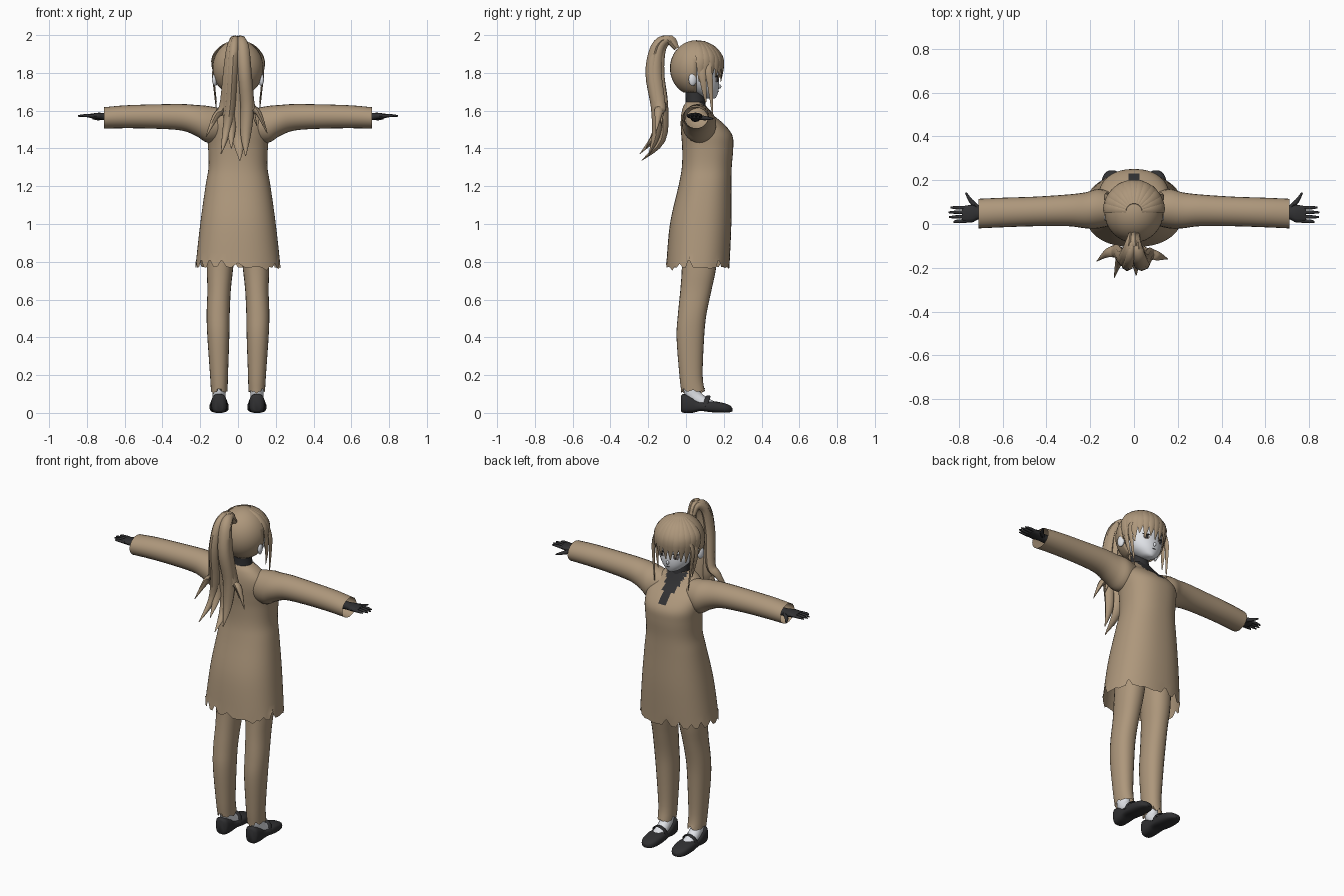
import bpy, bmesh, math, random
from mathutils import Vector, Matrix

random.seed(4)
if "Cube" in bpy.data.objects:
    bpy.data.objects.remove(bpy.data.objects["Cube"], do_unlink=True)

X, Y, Z = Vector((1, 0, 0)), Vector((0, 1, 0)), Vector((0, 0, 1))
SIDES = (1, -1)


def material(name, r, g, b):
    mat = bpy.data.materials.new(name)
    mat.use_nodes = True
    mat.diffuse_color = (r, g, b, 1)
    shader = mat.node_tree.nodes["Principled BSDF"]
    shader.inputs["Base Color"].default_value = (r, g, b, 1)
    shader.inputs["Roughness"].default_value = 0.8
    return mat


TAN = material("tan", 0.42, 0.31, 0.2)
BLACK = material("soft_black", 0.03, 0.03, 0.032)
PALE = material("pale_white", 0.76, 0.78, 0.82)
GREY = material("eye_grey", 0.2, 0.17, 0.16)


def finish(name, bm, *mats, angle=50):
    bmesh.ops.recalc_face_normals(bm, faces=bm.faces)
    mesh = bpy.data.meshes.new(name)
    bm.to_mesh(mesh)
    bm.free()
    for mat in mats:
        mesh.materials.append(mat)
    obj = bpy.data.objects.new(name, mesh)
    bpy.context.collection.objects.link(obj)
    bpy.ops.object.select_all(action="DESELECT")
    bpy.context.view_layer.objects.active = obj
    obj.select_set(True)
    bpy.ops.object.shade_smooth_by_angle(angle=math.radians(angle))
    return obj


def smooth_rows(rows, steps):
    """Catmull-Rom interpolation of every column."""
    out = []
    for i in range(len(rows) - 1):
        p0, p1 = rows[max(i - 1, 0)], rows[i]
        p2, p3 = rows[i + 1], rows[min(i + 2, len(rows) - 1)]
        for k in range(steps):
            t = k / steps
            out.append([b + 0.5 * t * (c - a + t * (2 * a - 5 * b + 4 * c - d + t * (3 * b - a - 3 * c + d)))
                        for a, b, c, d in zip(p0, p1, p2, p3)])
    return out + [list(rows[-1])]


def tube(bm, rows, wide, deep=None, sides=12, steps=4, power=2.0, caps=(True, True)):
    """Rows are x, y, z, half width, half depth; without deep, rings follow the path."""
    rows = smooth_rows(rows, steps)
    centres = [Vector(r[:3]) for r in rows]
    rings = []
    for i, row in enumerate(rows):
        u, v = wide, deep
        if deep is None:
            t = (centres[min(i + 1, len(rows) - 1)] - centres[max(i - 1, 0)]).normalized()
            u = (wide - t * wide.dot(t)).normalized()
            v = t.cross(u)
        ring = []
        for k in range(sides):
            c, s = math.cos(math.tau * k / sides), math.sin(math.tau * k / sides)
            c = math.copysign(abs(c) ** (2 / power), c)
            s = math.copysign(abs(s) ** (2 / power), s)
            ring.append(bm.verts.new(centres[i] + u * c * max(row[3], 0.001) + v * s * max(row[4], 0.001)))
        rings.append(ring)
    for a, b in zip(rings, rings[1:]):
        for k in range(sides):
            j = (k + 1) % sides
            bm.faces.new((a[k], a[j], b[j], b[k]))
    for ring, closed in zip((rings[0], rings[-1]), caps):
        if closed:
            bm.faces.new(ring)
    return rings


def blob(bm, centre, size, turn=0):
    place = Matrix.Translation(centre) @ Matrix.Rotation(turn, 4, "Z") @ Matrix.Diagonal((*size, 1))
    bmesh.ops.create_uvsphere(bm, u_segments=16, v_segments=10, radius=1, matrix=place)


def tear(ring, low, high):
    for k, vert in enumerate(ring):
        vert.co.z += random.uniform(low, high) if k % 3 == 0 else random.uniform(low, 0) * 0.3


# Long coat: height, half width, back, front
coat = [(0.775, 0.225, -0.105, 0.23), (1.0, 0.2, -0.085, 0.24), (1.2, 0.172, -0.04, 0.24),
        (1.3, 0.156, -0.022, 0.242), (1.4, 0.158, -0.02, 0.25), (1.47, 0.165, -0.025, 0.245),
        (1.53, 0.165, -0.028, 0.2), (1.58, 0.14, -0.025, 0.14), (1.62, 0.1, -0.015, 0.11),
        (1.645, 0.06, 0, 0.095)]
bm = bmesh.new()
rings = tube(bm, [(0, (b + f) / 2, z, w, (f - b) / 2) for z, w, b, f in coat],
             X, Y, sides=56, steps=5, power=2.3, caps=(False, True))
tear(rings[0], -0.025, 0.05)
# Dark neckline panel on the chest
for face in bm.faces:
    c = face.calc_center_median()
    if c.y > 0.07 and abs(c.x) < (c.z - 1.46) * 0.36:
        face.material_index = 1
finish("coat_body", bm, TAN, BLACK)

# Sleeves: distance out, bottom, top, back, front
sleeve = [(0.08, 1.44, 1.61, 0, 0.14), (0.16, 1.43, 1.625, -0.02, 0.16), (0.22, 1.465, 1.63, -0.02, 0.145),
          (0.3, 1.495, 1.635, -0.01, 0.135), (0.45, 1.505, 1.633, -0.01, 0.125),
          (0.6, 1.507, 1.628, -0.015, 0.12), (0.71, 1.505, 1.618, -0.02, 0.115)]
bm = bmesh.new()
for s in SIDES:
    tube(bm, [(s * x, (b + f) / 2, (lo + hi) / 2, (f - b) / 2, (hi - lo) / 2) for x, lo, hi, b, f in sleeve],
         Y, Z, sides=24, caps=(True, False))
finish("sleeves", bm, TAN)

# Gloved hands with four fingers and a thumb
bm = bmesh.new()
for s in SIDES:
    tube(bm, [(s * 0.6, 0.05, 1.565, 0.025, 0.025), (s * 0.7, 0.05, 1.568, 0.026, 0.02),
              (s * 0.74, 0.047, 1.572, 0.04, 0.017), (s * 0.785, 0.045, 1.572, 0.036, 0.011)], Y, Z, power=2.4)
    for k, reach in enumerate((0.825, 0.845, 0.848, 0.838)):
        y = 0.014 + k * 0.02
        tube(bm, [(s * 0.765, y, 1.572, 0.009, 0.009), (s * 0.81, y * 1.05 - 0.003, 1.574, 0.008, 0.008),
                  (s * reach, y * 1.1 - 0.006, 1.572, 0.004, 0.004)], Y, Z, sides=8)
    tube(bm, [(s * 0.71, 0.07, 1.565, 0.014, 0.012), (s * 0.745, 0.105, 1.56, 0.011, 0.01),
              (s * 0.768, 0.143, 1.558, 0.004, 0.004)], Z, sides=8)
finish("gloved_hands", bm, BLACK)

# Trousers: height, inner, outer, back, front
leg = [(0.115, 0.055, 0.143, -0.025, 0.1), (0.2, 0.053, 0.148, -0.035, 0.088), (0.4, 0.046, 0.162, -0.05, 0.096),
       (0.52, 0.044, 0.166, -0.043, 0.108), (0.65, 0.038, 0.162, -0.03, 0.135),
       (0.77, 0.025, 0.165, -0.022, 0.16), (0.95, 0.005, 0.16, -0.02, 0.18)]
bm = bmesh.new()
for s in SIDES:
    rings = tube(bm, [(s * (i + o) / 2, (b + f) / 2, z, (o - i) / 2, (f - b) / 2) for z, i, o, b, f in leg],
                 X, Y, sides=24, power=2.2, caps=(False, True))
    tear(rings[0], -0.015, 0.04)
finish("trousers", bm, TAN)

# Socks
bm = bmesh.new()
for s in SIDES:
    tube(bm, [(s * 0.1, 0.03, 0.22, 0.036, 0.045), (s * 0.1, 0.032, 0.11, 0.034, 0.042),
              (s * 0.1, 0.085, 0.058, 0.036, 0.034), (s * 0.1, 0.17, 0.03, 0.036, 0.02)], X)
finish("socks", bm, PALE)

# Shoes with straps: distance forward, half width, sole, top
shoe = [(-0.027, 0.022, 0.01, 0.09), (-0.012, 0.038, 0, 0.1), (0.03, 0.042, 0, 0.085), (0.05, 0.043, 0.004, 0.07),
        (0.08, 0.046, 0.01, 0.058), (0.14, 0.051, 0.003, 0.062), (0.2, 0.047, 0.001, 0.052),
        (0.232, 0.033, 0.003, 0.04), (0.245, 0.012, 0.008, 0.026)]
bm = bmesh.new()
for s in SIDES:
    tube(bm, [(s * 0.1, y, (lo + hi) / 2, w, (hi - lo) / 2) for y, w, lo, hi in shoe], X, Z, sides=20, power=3)
    tube(bm, [(s * 0.1 - 0.046, 0.1, 0.035, 0.013, 0.004), (s * 0.1 - 0.033, 0.112, 0.072, 0.013, 0.004),
              (s * 0.1, 0.117, 0.088, 0.013, 0.004), (s * 0.1 + 0.033, 0.112, 0.072, 0.013, 0.004),
              (s * 0.1 + 0.046, 0.1, 0.035, 0.013, 0.004)], Y, sides=8)
finish("strap_shoes", bm, BLACK)

# Turtleneck collar
bm = bmesh.new()
tube(bm, [(0, 0.05, 1.58, 0.065, 0.06), (0, 0.05, 1.64, 0.052, 0.052), (0, 0.045, 1.7, 0.048, 0.048)],
     X, Y, sides=20)
finish("collar", bm, BLACK)

# Head with nose and ears: height, centre, half width, half depth
head = [(1.664, 0.135, 0.014, 0.018), (1.675, 0.12, 0.04, 0.042), (1.705, 0.1, 0.075, 0.072),
        (1.74, 0.083, 0.098, 0.092), (1.78, 0.07, 0.11, 0.103), (1.84, 0.06, 0.115, 0.112),
        (1.9, 0.055, 0.1, 0.1), (1.95, 0.055, 0.05, 0.05)]
bm = bmesh.new()
tube(bm, [(0, y, z, w, d) for z, y, w, d in head], X, Y, sides=28)
blob(bm, (0, 0.174, 1.728), (0.008, 0.013, 0.012))
for s in SIDES:
    blob(bm, (s * 0.123, 0.035, 1.765), (0.013, 0.022, 0.034), s * 0.3)
finish("head", bm, PALE)

# Eyes, brows and mouth as thin plates
bm = bmesh.new()
for s in SIDES:
    blob(bm, (s * 0.046, 0.162, 1.765), (0.017, 0.004, 0.017), -s * 0.42)
finish("eyes", bm, GREY)
bm = bmesh.new()
for s in SIDES:
    blob(bm, (s * 0.048, 0.163, 1.782), (0.022, 0.004, 0.004), -s * 0.42)
    blob(bm, (s * 0.046, 0.165, 1.766), (0.007, 0.004, 0.011), -s * 0.42)
blob(bm, (0, 0.171, 1.702), (0.012, 0.003, 0.0015))
finish("lashes_and_mouth", bm, BLACK)


def scalp(turn, rise, grow=1.0):
    """Point on the rounded hair mass; turn is zero at the face."""
    flat = math.cos(rise) * grow
    return (0.135 * math.sin(turn) * flat, 0.055 + 0.14 * math.cos(turn) * flat, 1.825 + 0.148 * math.sin(rise) * grow)


# Hair cap, opened around the face
bm = bmesh.new()
bmesh.ops.create_uvsphere(bm, u_segments=32, v_segments=24, radius=1,
                          matrix=Matrix.Translation((0, 0.055, 1.825)) @ Matrix.Diagonal((0.135, 0.14, 0.148, 1)))
opening = [f for f in bm.faces if f.calc_center_median().z < (1.865 if f.calc_center_median().y > 0.06 else 1.7)]
bmesh.ops.delete(bm, geom=opening, context="FACES")
cap = finish("hair_cap", bm, TAN)
cap.modifiers.new("thickness", "SOLIDIFY").thickness = 0.006

# Fringe fanning from the crown, with long side locks
bm = bmesh.new()
for k in range(-6, 7):
    turn = k * 0.235
    tip = random.uniform(-0.5, -0.2) - 0.035 * abs(k)
    path = [(*scalp(turn, 1.3), 0.008, 0.003), (*scalp(turn, 0.8, 1.02), 0.02, 0.006),
            (*scalp(turn, 0.25, 1.04), 0.025, 0.007), (*scalp(turn + 0.05, tip, 1.05), 0.003, 0.001)]
    tube(bm, path, Vector((math.cos(turn), -math.sin(turn), 0)), sides=6)
for s in SIDES:
    for y, low in ((0.12, 1.575), (0.085, 1.64)):
        tube(bm, [(s * 0.1, y, 1.9, 0.012, 0.006), (s * 0.13, y, 1.81, 0.018, 0.007),
                  (s * 0.125, y + 0.01, 1.72, 0.014, 0.006), (s * 0.112, y + 0.02, low, 0.002, 0.001)], Y, sides=6)
finish("fringe_and_side_locks", bm, TAN)

# High ponytail: side offset, tip across, tip back, tip height, width
bm = bmesh.new()
locks = [(0, 0.01, -0.235, 1.335, 0.042), (-0.035, -0.035, -0.215, 1.4, 0.034), (0.035, 0.04, -0.2, 1.36, 0.034),
         (-0.055, -0.17, -0.17, 1.46, 0.022), (0.05, 0.155, -0.16, 1.48, 0.02), (-0.03, -0.09, -0.245, 1.37, 0.026),
         (0.02, 0.1, -0.13, 1.52, 0.022)]
for k, (off, across, back, low, w) in enumerate(locks):
    dy = -0.014 * (k % 3 - 1)
    tube(bm, [(off * 0.3, -0.05, 1.93, w * 0.5, 0.014), (off * 0.4, -0.092 + dy, 1.978, w * 0.7, 0.02),
              (off * 0.7, -0.145 + dy, 1.935, w, 0.028), (off, -0.165 + dy, 1.8, w * 1.1, 0.036),
              (off * 1.4, -0.14 + dy, 1.62, w * 1.05, 0.032),
              (off * 0.6 + across * 0.5, -0.145 + dy, low + 0.11, w * 0.8, 0.022),
              (across, back, low, 0.002, 0.001)], X, sides=8)
finish("ponytail", bm, TAN)
